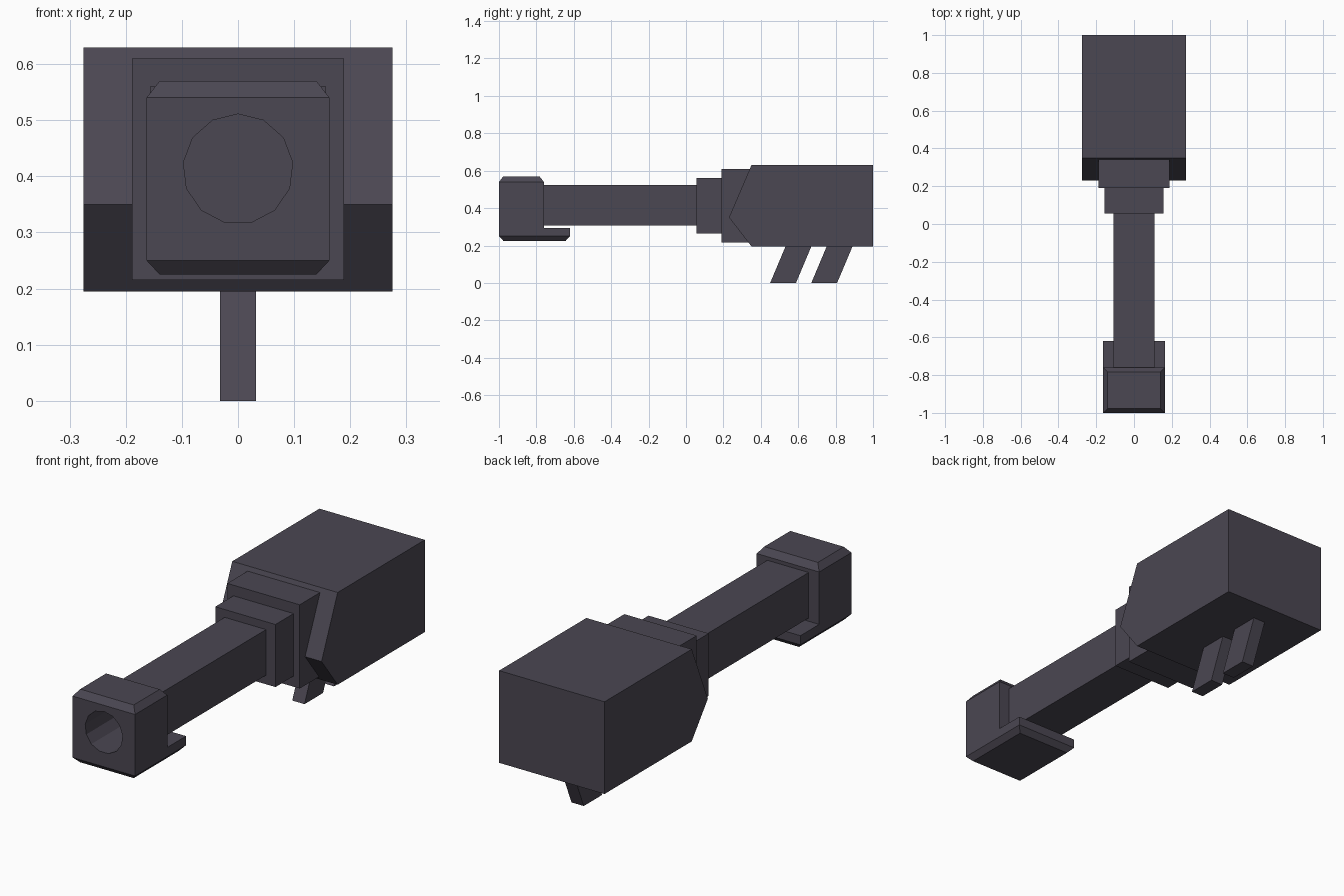
import bpy, bmesh, math

if "Cube" in bpy.data.objects:
    bpy.data.objects.remove(bpy.data.objects["Cube"])

mat = bpy.data.materials.new("dark_metal")
mat.diffuse_color = (0.07, 0.063, 0.085, 1)
mat.use_nodes = True
mat.node_tree.nodes["Principled BSDF"].inputs["Base Color"].default_value = mat.diffuse_color


def prism(name, profile, half_w):
    """Extrude a (y, z) profile symmetrically along x."""
    bm = bmesh.new()
    face = bm.faces.new([bm.verts.new((-half_w, y, z)) for y, z in profile])
    ext = bmesh.ops.extrude_face_region(bm, geom=[face])["geom"]
    for v in (g for g in ext if isinstance(g, bmesh.types.BMVert)):
        v.co.x = half_w
    bmesh.ops.recalc_face_normals(bm, faces=bm.faces)
    me = bpy.data.meshes.new(name)
    bm.to_mesh(me)
    bm.free()
    me.materials.append(mat)
    ob = bpy.data.objects.new(name, me)
    bpy.context.collection.objects.link(ob)
    return ob


def block(name, y0, y1, z0, z1, half_w):
    return prism(name, [(y0, z0), (y1, z0), (y1, z1), (y0, z1)], half_w)


# Rear housing with wedge-shaped nose
prism("rear_housing", [(0.35, 0.63), (1, 0.63), (1, 0.195),
                       (0.35, 0.195), (0.23, 0.35)], 0.275)

# Stepped collars and barrel
block("large_collar", 0.19, 0.36, 0.215, 0.61, 0.189)
block("small_collar", 0.055, 0.19, 0.265, 0.56, 0.157)
block("barrel", -0.76, 0.055, 0.308, 0.523, 0.108)

# Muzzle block with rear lip, chamfered top and bottom
muzzle = prism("muzzle", [(-1, 0.25), (-0.62, 0.25), (-0.62, 0.293),
                          (-0.76, 0.293), (-0.76, 0.54), (-1, 0.54)], 0.163)
bm = bmesh.new()
bm.from_mesh(muzzle.data)
bm.normal_update()
for z, depth in ((0.54, 0.03), (0.25, 0.025)):
    faces = [f for f in bm.faces if abs(f.normal.z) > 0.9
             and abs(f.calc_center_median().z - z) < 0.001]
    bmesh.ops.inset_individual(bm, faces=faces, thickness=0.033, depth=depth)
bm.to_mesh(muzzle.data)
bm.free()

# Thirteen-sided bore cut through the muzzle
ring = [math.tau * i / 13 for i in range(13)]
cutter = prism("bore_cutter", [(0.098 * math.sin(a), 0.413 + 0.098 * math.cos(a))
                               for a in ring], 0.2)
cutter.rotation_euler.z = math.pi / 2
cutter.location.y = -0.9
cutter.hide_render = True
cutter.display_type = 'WIRE'
cut = muzzle.modifiers.new("bore", 'BOOLEAN')
cut.operation = 'DIFFERENCE'
cut.solver = 'EXACT'
cut.object = cutter

# Slanted mounting fins under the housing
for name, y in (("front_fin", 0.45), ("rear_fin", 0.67)):
    prism(name, [(y, 0), (y + 0.138, 0), (y + 0.221, 0.197), (y + 0.083, 0.197)], 0.032)
